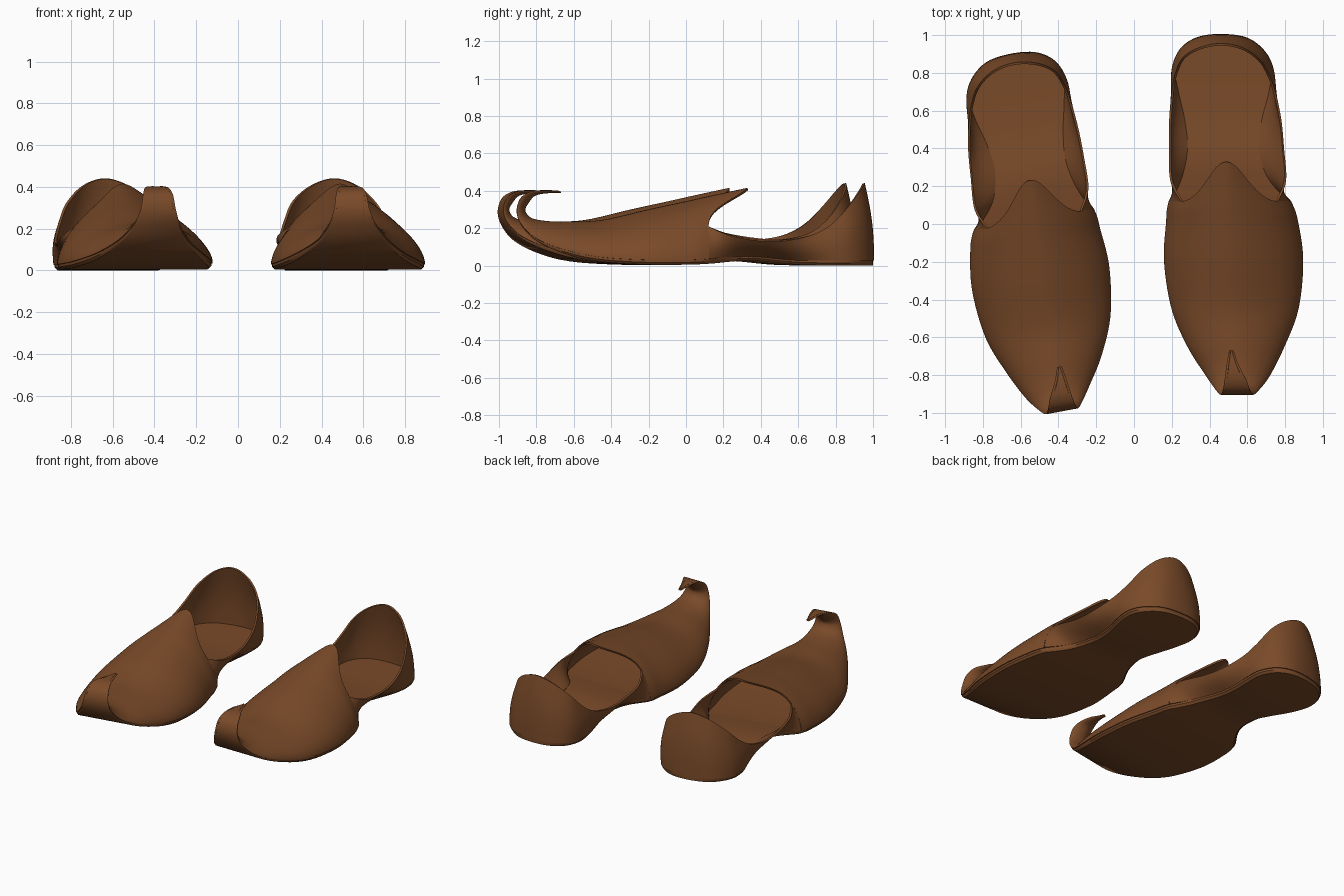
import bpy, bmesh, math
from mathutils import Vector, Matrix

if "Cube" in bpy.data.objects:
    bpy.data.objects.remove(bpy.data.objects["Cube"])

leather = bpy.data.materials.new("brown leather")
leather.diffuse_color = (0.195, 0.069, 0.022, 1)
leather.use_nodes = True
leather.node_tree.nodes["Principled BSDF"].inputs["Base Color"].default_value = leather.diffuse_color

# Toe and vamp stations, curl tip to instep:
# left x, right x, ridge x, base y, base z, ridge y, ridge z
VAMP = [
    (.508, .522, .515, -.67, .395, -.67, .393),
    (.495, .55, .52, -.75, .402, -.75, .392),
    (.485, .59, .535, -.83, .395, -.81, .378),
    (.475, .61, .54, -.885, .36, -.845, .34),
    (.465, .625, .545, -.905, .29, -.865, .295),
    (.44, .655, .545, -.88, .22, -.83, .25),
    (.385, .715, .545, -.80, .145, -.74, .232),
    (.29, .79, .535, -.65, .085, -.63, .23),
    (.205, .865, .52, -.45, .045, -.45, .238),
    (.165, .89, .51, -.20, .03, -.20, .295),
    (.175, .865, .50, 0, .03, 0, .338),
    (.19, .825, .495, .12, .035, .12, .365),
    (.27, .70, .49, .33, .05, .33, .41)]
LAST = len(VAMP) - 2      # station where the side opening starts
DIP = .79                 # how far down the sides the opening reaches

# Side and heel wall, left side round the back to the right side:
# base x, base y, rim x, rim y, rim z
WALL = [
    (.19, .12, .254, .12, .207),
    (.25, .25, .198, .23, .17),
    (.28, .40, .19, .40, .142),
    (.265, .55, .192, .55, .138),
    (.23, .70, .205, .70, .17),
    (.212, .82, .225, .80, .235),
    (.25, .925, .265, .88, .33),
    (.34, .985, .35, .93, .405),
    (.47, 1.0, .46, .95, .44),
    (.60, .98, .57, .93, .405),
    (.69, .91, .66, .87, .32),
    (.73, .82, .71, .79, .23),
    (.72, .70, .745, .69, .17),
    (.68, .55, .775, .55, .138),
    (.665, .40, .79, .40, .135),
    (.71, .25, .80, .23, .165),
    (.825, .12, .756, .12, .207)]


def spline(table, s):
    """Catmull-Rom sample of a table of rows at station s."""
    n = len(table) - 1
    i = min(int(s), n - 1)
    t = s - i
    a, b, c, d = (table[max(0, min(n, i + k))] for k in (-1, 0, 1, 2))
    return [.5 * (2 * q + (r - p) * t + (2 * p - 5 * q + 4 * r - w) * t * t
                  + (3 * q - p - 3 * r + w) * t ** 3)
            for p, q, r, w in zip(a, b, c, d)]


def vamp_point(s, c):
    """Point on the vamp; c runs -1 (left edge) to 1 (right edge)."""
    xl, xr, xc, yb, zb, ya, za = spline(VAMP, s)
    h = max(0, 1 - abs(c) ** 1.7) ** (1 / 1.7)
    x = xc + c * ((xr - xc) if c > 0 else (xc - xl))
    return Vector((x, yb + (ya - yb) * h, zb + (za - zb) * h))


def base_z(y):
    """Height of the sole edge, with a slight arch at the waist."""
    return .028 + .025 * math.exp(-((y - .33) / .2) ** 2)


def wall_point(s, t):
    """Point on the wall; t runs 0 (sole) to 1 (rim)."""
    bx, by, rx, ry, rz = spline(WALL, s)
    p = Vector((bx, by, base_z(by))).lerp(Vector((rx, ry, rz)), t)
    out = Vector((bx - .47, max(0, by - .75), 0)).normalized()
    return p + out * .014 * math.sin(math.pi * t)


def vamp_grid():
    rows = []
    for j in range(73):
        row = []
        for i in range(41):
            c = -math.cos(math.pi * i / 40)
            tongue = .5 + .5 * math.cos(math.pi * min(abs(c) / DIP, 1))
            row.append(vamp_point((LAST + tongue) * j / 72, c))
        rows.append(row)
    return rows


def wall_grid():
    return [[wall_point(i * (len(WALL) - 1) / 80, k / 8) for k in range(9)]
            for i in range(81)]


def sole_grid():
    """Slab rings from the curl tip to the back of the heel."""
    pairs = [(vamp_point(LAST * j / 60, -1), vamp_point(LAST * j / 60, 1),
              .002 + .023 * max(0, min(1, (LAST * j / 60 - 4.5) / 3)))
             for j in range(61)]
    n = len(WALL) - 1
    pairs += [(wall_point(n * i / 80, 0), wall_point(n - n * i / 80, 0), .027)
              for i in range(1, 40)]
    rows = []
    for l, r, th in pairs:
        inset = (r - l) * min(.3, .5 * th / max((r - l).length, .01))
        down = Vector((0, 0, -th))
        rows.append([l, r, r + down * .5, r - inset + down,
                     l + inset + down, l + down * .5])
    return rows


def build(name, rows, matrix, ring=False, thickness=0):
    bm = bmesh.new()
    vs = [[bm.verts.new(matrix @ p) for p in row] for row in rows]
    m = len(rows[0])
    for a, b in zip(vs, vs[1:]):
        for i in range(m if ring else m - 1):
            k = (i + 1) % m
            bm.faces.new((a[i], a[k], b[k], b[i]))
    if ring:
        bm.faces.new(vs[0])
        bm.faces.new(vs[-1])
    bmesh.ops.remove_doubles(bm, verts=bm.verts, dist=.0004)
    bmesh.ops.recalc_face_normals(bm, faces=bm.faces)
    me = bpy.data.meshes.new(name)
    bm.to_mesh(me)
    bm.free()
    me.materials.append(leather)
    ob = bpy.data.objects.new(name, me)
    bpy.context.collection.objects.link(ob)
    bpy.ops.object.select_all(action='DESELECT')
    ob.select_set(True)
    bpy.context.view_layer.objects.active = ob
    if thickness:
        mod = ob.modifiers.new("thickness", 'SOLIDIFY')
        mod.thickness = thickness
        mod.offset = 0
        bpy.ops.object.modifier_apply(modifier=mod.name)
    bpy.ops.object.shade_smooth_by_angle(angle=math.radians(40))


# The other slipper is mirrored and turned outward
mirrored = (Matrix.Translation((-.655, .895, 0))
            @ Matrix.Rotation(math.radians(10.5), 4, 'Z')
            @ Matrix.Scale(-1, 4, (1, 0, 0))
            @ Matrix.Translation((-.47, -1, 0)))
for side, mat in (("right", Matrix.Identity(4)), ("left", mirrored)):
    build(side + "_vamp_with_curled_toe", vamp_grid(), mat, thickness=.012)
    build(side + "_heel_wall", wall_grid(), mat, thickness=.012)
    build(side + "_sole", sole_grid(), mat, ring=True)
